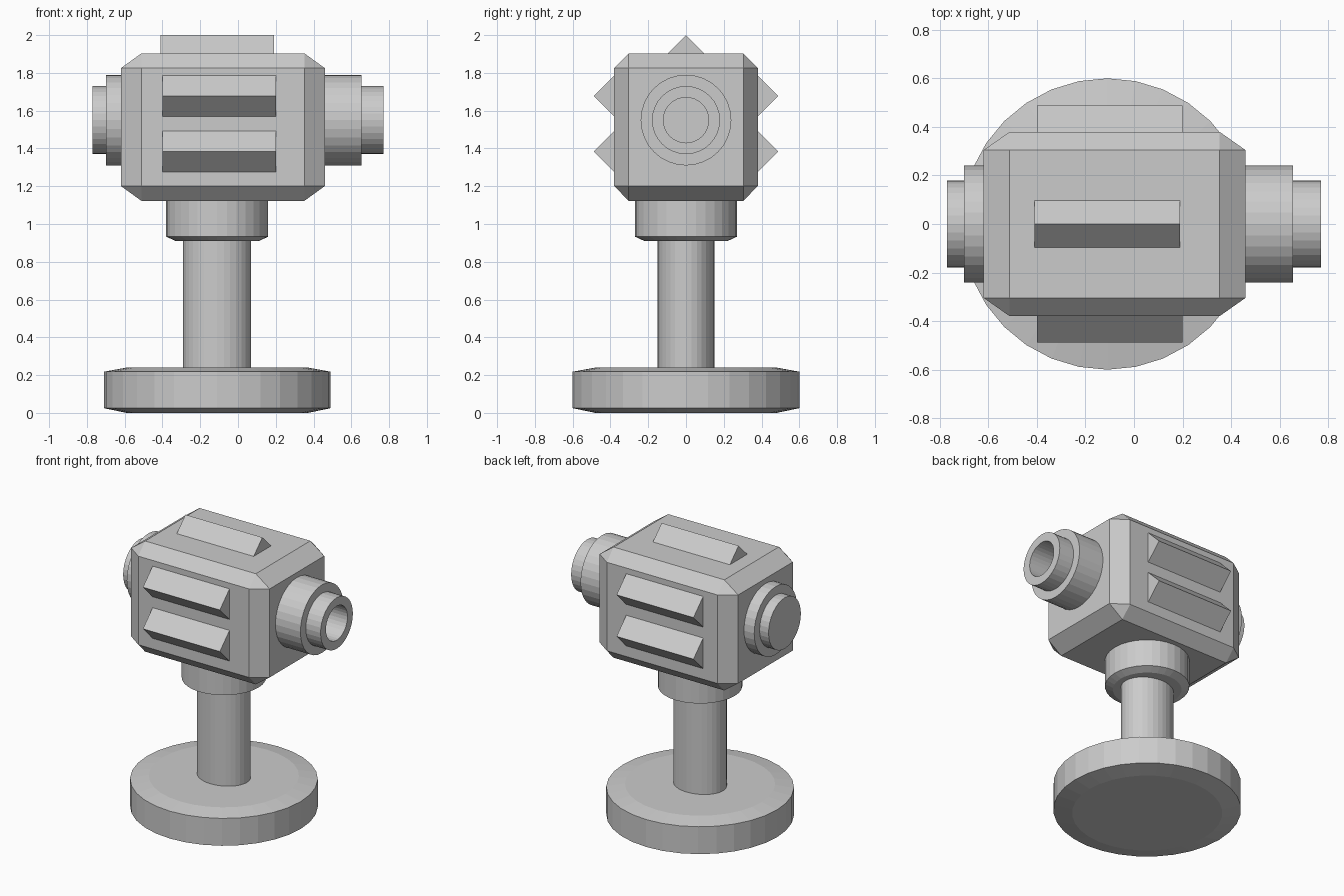
import bpy, bmesh, math

if "Cube" in bpy.data.objects:
    bpy.data.objects.remove(bpy.data.objects["Cube"])

CX = -0.11   # axis of the stand
BZ = 1.55    # height of the side barrels


def finish(name, bm):
    bmesh.ops.recalc_face_normals(bm, faces=bm.faces)
    me = bpy.data.meshes.new(name)
    bm.to_mesh(me)
    bm.free()
    ob = bpy.data.objects.new(name, me)
    bpy.context.collection.objects.link(ob)
    return ob


def lathe(name, profile, place, sides=32):
    """Closed turned solid from (radius, height) points; place maps the local point."""
    bm = bmesh.new()
    rings = []
    for r, h in profile:
        rings.append([bm.verts.new(place(r * math.sin(2 * math.pi * i / sides),
                                         r * math.cos(2 * math.pi * i / sides), h))
                      for i in range(sides)])
    for a, b in zip(rings, rings[1:]):
        for i in range(sides):
            j = (i + 1) % sides
            bm.faces.new((a[i], a[j], b[j], b[i]))
    bm.faces.new(rings[0])
    bm.faces.new(rings[-1])
    return finish(name, bm)


def upright(sy=1.0):
    return lambda a, b, h: (CX + a, b * sy, h)


def sideways(a, b, h):
    return (h, a, BZ + b)


def ridge(name, x0, x1, section):
    """Triangular bar along x from a (y, z) section."""
    bm = bmesh.new()
    ends = [[bm.verts.new((x, y, z)) for y, z in section] for x in (x0, x1)]
    bm.faces.new(ends[0])
    bm.faces.new(ends[1])
    for i in range(3):
        j = (i + 1) % 3
        bm.faces.new((ends[0][i], ends[0][j], ends[1][j], ends[1][i]))
    return finish(name, bm)


# Stand: chamfered foot, oval pole, collar
lathe("base", [(0.48, 0), (0.6, 0.025), (0.6, 0.218), (0.48, 0.24)], upright())
lathe("pole", [(0.18, 0.2), (0.18, 0.95)], upright(0.15 / 0.18))
lathe("collar", [(0.22, 0.91), (0.27, 0.933), (0.27, 1.15)], upright())

# Head: bevelled cube stretched to a box
bm = bmesh.new()
bmesh.ops.create_cube(bm, size=1)
bmesh.ops.bevel(bm, geom=bm.edges[:], offset=0.1, offset_type='OFFSET',
                segments=1, profile=0.5, affect='EDGES')
for v in bm.verts:
    v.co = (v.co.x * 1.08 - 0.08, v.co.y * 0.76, v.co.z * 0.78 + 1.513)
finish("head", bm)

# Side barrels: hollow stepped one on the right, capped one on the left
lathe("right_barrel", [(0.24, 0.42), (0.24, 0.655), (0.18, 0.655), (0.18, 0.77),
                       (0.12, 0.77), (0.12, 0.47)], sideways)
lathe("left_cap", [(0.24, -0.58), (0.24, -0.70), (0.18, -0.70), (0.18, -0.77)], sideways)

# Ridges on both sides and the top
for side, s in (("front", -1), ("back", 1)):
    for level, z in (("upper", 1.677), ("lower", 1.384)):
        ridge(f"{side}_{level}_ridge", -0.40, 0.20,
              [(s * 0.37, z - 0.118), (s * 0.488, z), (s * 0.37, z + 0.118)])
ridge("top_ridge", -0.41, 0.19, [(-0.108, 1.892), (0, 2.0), (0.108, 1.892)])
